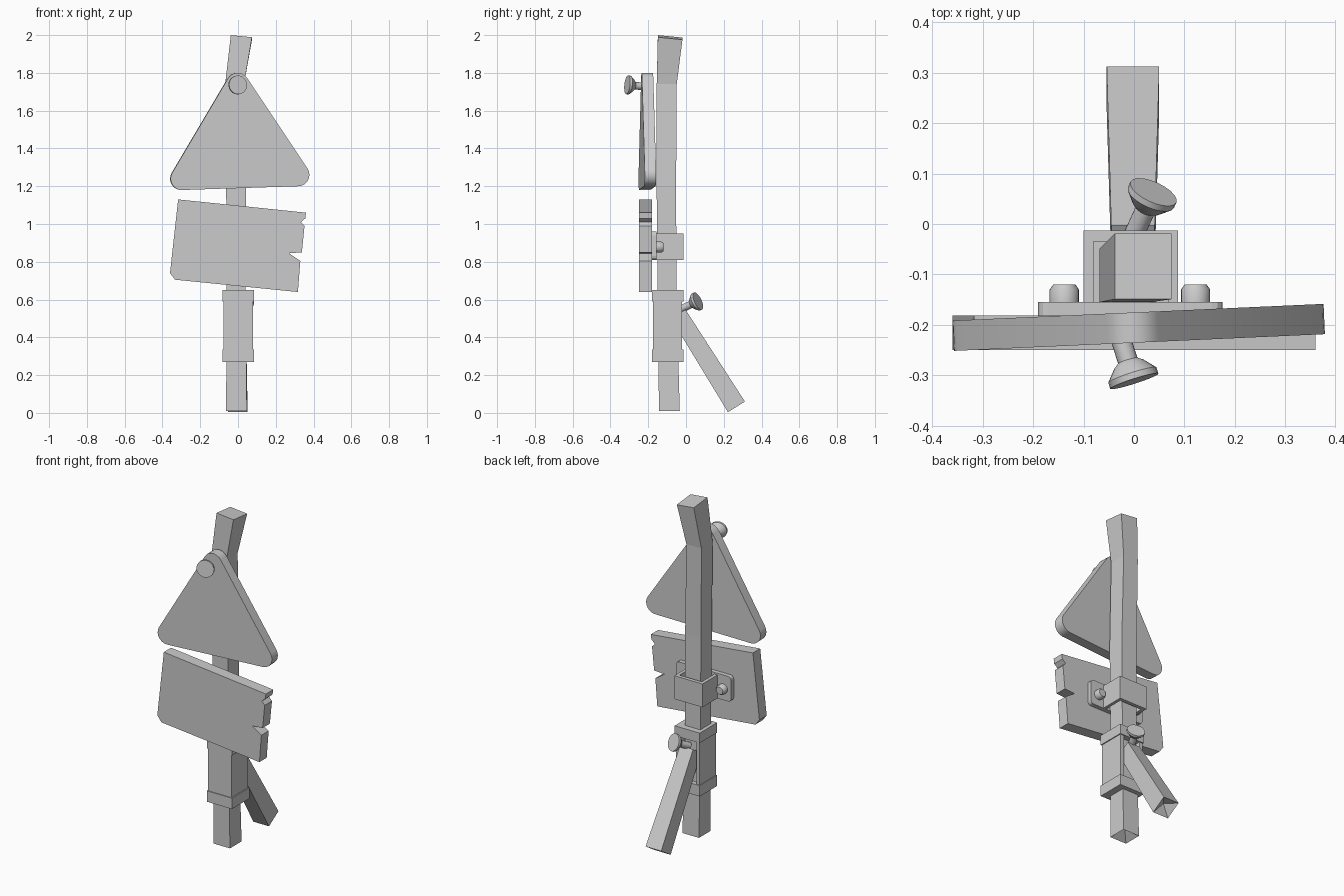
import bpy, bmesh, math
from mathutils import Matrix, Vector

old = bpy.data.objects.get("Cube")
if old:
    bpy.data.objects.remove(old, do_unlink=True)

grey = bpy.data.materials.new("plain grey")
grey.use_nodes = True
grey.diffuse_color = (0.6, 0.6, 0.6, 1)
grey.node_tree.nodes["Principled BSDF"].inputs["Base Color"].default_value = (0.6, 0.6, 0.6, 1)


def finish(name, bm, matrix=None, smooth=False):
    """Turn a bmesh into a named grey object."""
    bmesh.ops.recalc_face_normals(bm, faces=bm.faces)
    mesh = bpy.data.meshes.new(name)
    bm.to_mesh(mesh)
    bm.free()
    mesh.materials.append(grey)
    ob = bpy.data.objects.new(name, mesh)
    bpy.context.collection.objects.link(ob)
    if matrix:
        ob.matrix_world = matrix
    if smooth:
        bpy.ops.object.select_all(action='DESELECT')
        ob.select_set(True)
        bpy.context.view_layer.objects.active = ob
        bpy.ops.object.shade_smooth_by_angle(angle=math.radians(35))
    return ob


def prism(name, outline, lo, hi, axis, matrix=None, smooth=False):
    """Extrude a flat outline between lo and hi along the y or z axis."""
    bm = bmesh.new()
    put = (lambda a, b, d: (a, d, b)) if axis == 'y' else (lambda a, b, d: (a, b, d))
    face = bm.faces.new([bm.verts.new(put(a, b, lo)) for a, b in outline])
    ext = bmesh.ops.extrude_face_region(bm, geom=[face])
    moved = [g for g in ext["geom"] if isinstance(g, bmesh.types.BMVert)]
    bmesh.ops.translate(bm, verts=moved, vec=put(0, 0, hi - lo))
    return finish(name, bm, matrix, smooth)


def square_loft(sections, dent):
    """Square beam through (x, y, z, width, depth) sections, dented underneath."""
    bm = bmesh.new()
    rings = []
    for x, y, z, w, d in sections:
        rings.append([bm.verts.new((x + sx * w / 2, y + sy * d / 2, z))
                      for sx, sy in ((-1, -1), (1, -1), (1, 1), (-1, 1))])
    for a, b in zip(rings, rings[1:]):
        for i in range(4):
            j = (i + 1) % 4
            bm.faces.new((a[i], a[j], b[j], b[i]))
    x, y, z = sections[0][:3]
    tip = bm.verts.new((x, y, z + dent))
    for i in range(4):
        bm.faces.new((rings[0][i], tip, rings[0][(i + 1) % 4]))
    bm.faces.new(rings[-1])
    return bm, rings


def knob(name, base, direction, rings):
    """Lathe (radius, height) rings around a direction."""
    bm = bmesh.new()
    n = 20
    loops = [[bm.verts.new((r * math.cos(t * math.tau / n), r * math.sin(t * math.tau / n), h))
              for t in range(n)] for r, h in rings]
    for a, b in zip(loops, loops[1:]):
        for i in range(n):
            j = (i + 1) % n
            bm.faces.new((a[i], a[j], b[j], b[i]))
    bm.faces.new(loops[0])
    bm.faces.new(loops[-1])
    turn = Vector(direction).to_track_quat('Z', 'Y').to_matrix().to_4x4()
    finish(name, bm, Matrix.Translation(base) @ turn, True)


def rounded(corners, radius, steps=7):
    """Outline with an arc around each counter-clockwise corner centre."""
    pts = []
    for i, c in enumerate(corners):
        p, q = Vector(corners[i - 1]), Vector(corners[(i + 1) % len(corners)])
        c = Vector(c)
        a0 = math.atan2(c.y - p.y, c.x - p.x) - math.pi / 2
        a1 = math.atan2(q.y - c.y, q.x - c.x) - math.pi / 2
        span = (a1 - a0) % math.tau
        for s in range(steps + 1):
            a = a0 + span * s / steps
            pts.append((c.x + radius * math.cos(a), c.y + radius * math.sin(a)))
    return pts


def rect(x0, x1, y0, y1):
    return [(x0, y0), (x1, y0), (x1, y1), (x0, y1)]


# Bent post with a slanted top
bm, rings = square_loft([(-0.008, -0.088, 0.01, 0.11, 0.11),
                         (-0.01, -0.1, 0.6, 0.1, 0.1),
                         (-0.01, -0.104, 1.2, 0.105, 0.103),
                         (-0.018, -0.102, 1.74, 0.1, 0.106),
                         (0.018, -0.084, 2.0, 0.112, 0.13)], 0.05)
for v in rings[-1]:
    v.co.z -= 0.1 * (v.co.x + 0.038) + 0.1 * (v.co.y + 0.149)
finish("post", bm)

# Slanted rear leg
bm, rings = square_loft([(0, 0, 0, 0.104, 0.106), (0, 0, 0.58, 0.086, 0.09)], 0.04)
finish("rear_leg", bm, Matrix.Translation((-0.002, 0.267, 0.032)) @ Matrix.Rotation(0.56, 4, 'X'))

# Sleeve: channel open at the back, closed by a collar at each end
prism("sleeve_channel", [(-0.076, -0.02), (-0.076, -0.175), (0.079, -0.175), (0.079, -0.02),
                         (0.055, -0.02), (0.055, -0.15), (-0.055, -0.15), (-0.055, -0.02)],
      0.28, 0.64, 'z')
for name, lo, hi in (("sleeve_bottom_collar", 0.27, 0.335), ("sleeve_top_collar", 0.59, 0.65)):
    prism(name, rect(-0.081, 0.085, -0.18, -0.014), lo, hi, 'z')

# Tapered thumb screws
screw = [(0.02, -0.02), (0.02, 0.045), (0.03, 0.052), (0.05, 0.075), (0.05, 0.088)]
knob("rear_thumb_screw", (0.005, -0.01, 0.557), (0.38, 0.83, 0.4), screw)
knob("front_thumb_screw", (-0.026, -0.228, 1.728), (0.3, -0.94, 0.1), screw)

# Rounded triangular sign, turned slightly about the post
prism("triangle_sign", rounded([(-0.308, 1.24), (0.308, 1.26), (-0.012, 1.74)], 0.06),
      -0.235, -0.175, 'y', Matrix.Rotation(0.045, 4, 'Z'), True)

# Crooked board with chipped edges
prism("board_sign", [(-0.317, 1.13), (-0.36, 0.74), (-0.333, 0.705), (0.317, 0.64),
                     (0.33, 0.805), (0.27, 0.845), (0.338, 0.85), (0.352, 0.99),
                     (0.333, 1.01), (0.356, 1.03), (0.36, 1.06)], -0.25, -0.181, 'y')

# Clamp holding the board to the post
prism("clamp_band", [(-0.1, -0.16), (-0.1, -0.013), (0.087, -0.013), (0.087, -0.16),
                     (0.068, -0.16), (0.068, -0.035), (-0.08, -0.035), (-0.08, -0.16)],
      0.81, 0.95, 'z')
prism("clamp_plate", rounded([(-0.17, 0.83), (0.155, 0.83), (0.155, 0.94), (-0.17, 0.94)], 0.02, 3),
      -0.183, -0.155, 'y')
for name, x in (("right_bolt", -0.138), ("left_bolt", 0.122)):
    knob(name, (x, -0.16, 0.878), (0, 1, 0), [(0.029, 0), (0.029, 0.03), (0.022, 0.04)])
